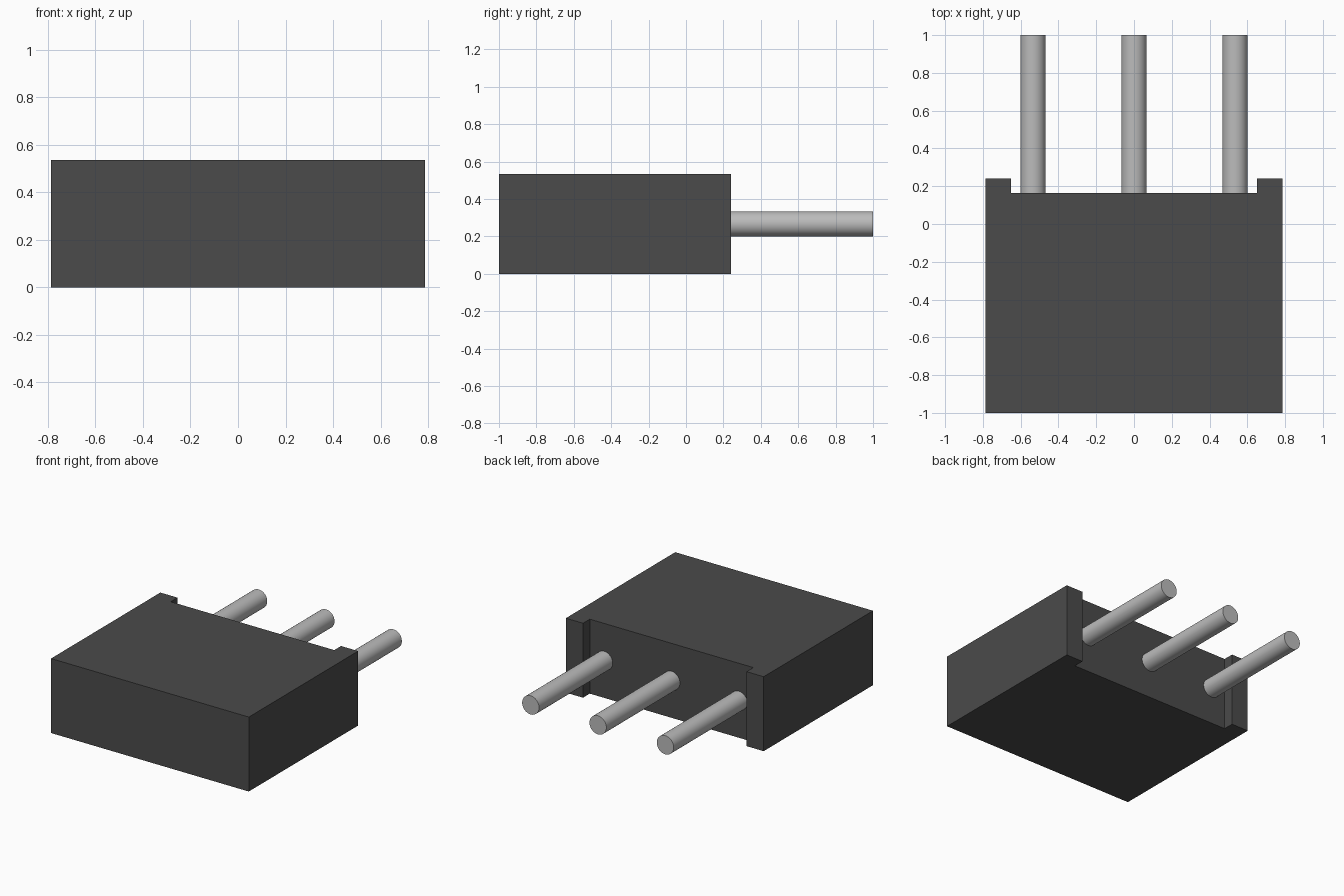
import bpy
import bmesh
import math

cube = bpy.data.objects.get("Cube")
if cube:
    bpy.data.objects.remove(cube, do_unlink=True)


def material(name, color):
    mat = bpy.data.materials.new(name)
    mat.use_nodes = True
    mat.diffuse_color = color
    mat.node_tree.nodes["Principled BSDF"].inputs["Base Color"].default_value = color
    return mat


black_plastic = material("black plastic", (0.07, 0.07, 0.07, 1))
grey_metal = material("grey metal", (0.5, 0.5, 0.5, 1))

# Housing: a block outline with two raised rear lugs, extruded upwards
HEIGHT = 0.535
half = [(0.786, -1.0), (0.786, 0.241), (0.65, 0.241), (0.65, 0.164)]
outline = half + [(-x, y) for x, y in reversed(half)]
bm = bmesh.new()
base = bm.faces.new([bm.verts.new((x, y, 0)) for x, y in outline])
top = bmesh.ops.extrude_face_region(bm, geom=[base])["geom"]
bmesh.ops.translate(bm, vec=(0, 0, HEIGHT),
                    verts=[v for v in top if isinstance(v, bmesh.types.BMVert)])
bmesh.ops.recalc_face_normals(bm, faces=bm.faces)
mesh = bpy.data.meshes.new("housing")
bm.to_mesh(mesh)
bm.free()
mesh.materials.append(black_plastic)
housing = bpy.data.objects.new("housing", mesh)
bpy.context.collection.objects.link(housing)

# Pins: three round rods standing out of the recessed rear face
PIN_START, PIN_END = 0.164, 1.0
for name, x in (("right_pin", -0.535), ("middle_pin", 0), ("left_pin", 0.535)):
    bpy.ops.mesh.primitive_cylinder_add(
        vertices=48, radius=0.067, depth=PIN_END - PIN_START,
        location=(x, (PIN_START + PIN_END) / 2, HEIGHT / 2),
        rotation=(math.pi / 2, 0, 0))
    pin = bpy.context.object
    pin.name = name
    pin.data.materials.append(grey_metal)
    bpy.ops.object.shade_smooth_by_angle(angle=math.radians(30))
